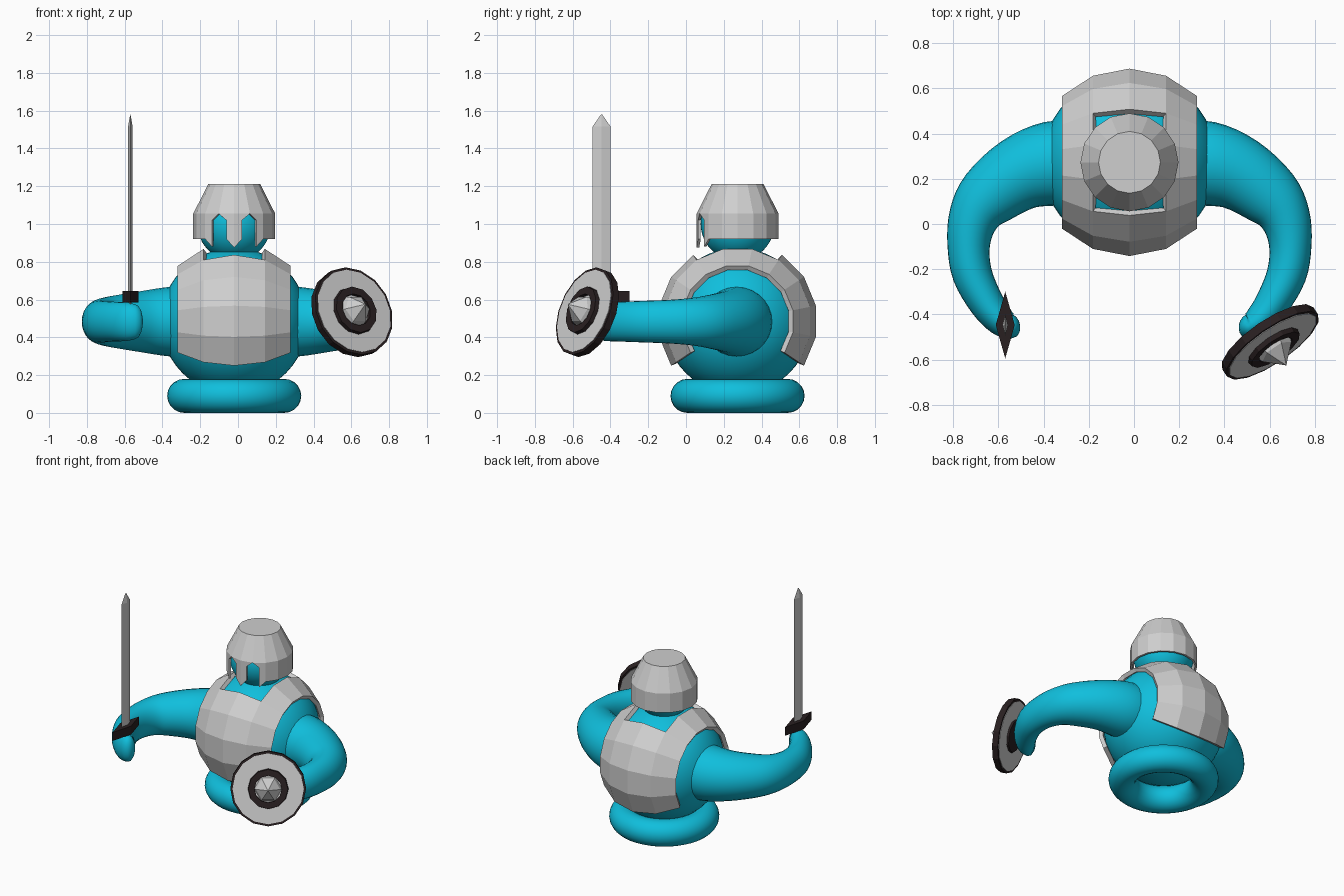
import bpy, bmesh, math
from mathutils import Vector, Matrix

if "Cube" in bpy.data.objects:
    bpy.data.objects.remove(bpy.data.objects["Cube"])

CX, CY = -0.02, 0.273          # body axis
BODY = Vector((CX, CY, 0.485))


def material(name, rgb):
    m = bpy.data.materials.new(name)
    m.diffuse_color = (*rgb, 1)
    m.use_nodes = True
    m.node_tree.nodes["Principled BSDF"].inputs["Base Color"].default_value = m.diffuse_color
    return m


CYAN = material("cyan skin", (0.005, 0.52, 0.72))
GREY = material("light steel", (0.62, 0.62, 0.62))
DARK = material("dark iron", (0.022, 0.014, 0.015))


def finish(name, bm, mat, smooth=False, shell=0):
    me = bpy.data.meshes.new(name)
    bm.to_mesh(me)
    bm.free()
    ob = bpy.data.objects.new(name, me)
    bpy.context.collection.objects.link(ob)
    me.materials.append(mat)
    if smooth:
        for p in me.polygons:
            p.use_smooth = True
    if shell:
        s = ob.modifiers.new("shell", 'SOLIDIFY')
        s.thickness = shell
        s.offset = -1
    return ob


def outward(bm, centre):
    """Turn every face of an open shell away from its centre."""
    bmesh.ops.remove_doubles(bm, verts=bm.verts, dist=1e-5)
    bm.normal_update()
    for f in bm.faces:
        if f.normal.dot(f.calc_center_median() - centre) < 0:
            f.normal_flip()


def skin(rings, closed=False, caps=True):
    """Bridge equal-length rings of points."""
    bm = bmesh.new()
    vs = [[bm.verts.new(p) for p in r] for r in rings]
    n = len(vs[0])
    pairs = list(zip(vs, vs[1:])) + ([(vs[-1], vs[0])] if closed else [])
    for a, b in pairs:
        for i in range(n):
            bm.faces.new((a[i], a[(i + 1) % n], b[(i + 1) % n], b[i]))
    if caps and not closed:
        bm.faces.new(vs[0])
        bm.faces.new(vs[-1])
    bmesh.ops.recalc_face_normals(bm, faces=bm.faces)
    return bm


def circle(r, z, n, phase=0.0):
    return [Vector((r * math.cos(math.tau * i / n + phase),
                    r * math.sin(math.tau * i / n + phase), z)) for i in range(n)]


def ball(name, centre, r):
    bm = bmesh.new()
    bmesh.ops.create_uvsphere(bm, u_segments=48, v_segments=24, radius=r,
                              matrix=Matrix.Translation(centre))
    return finish(name, bm, CYAN, True)


# Body, head and base ring
ball("body", BODY, 0.388)
ball("head", Vector((CX, CY, 1.0)), 0.195)
section = [(0.265 + 0.09 * math.cos(a), 0.09 + 0.09 * math.sin(a))
           for a in (math.tau * k / 20 for k in range(20))]
base = skin([circle(r, z, 48) for r, z in section], closed=True)
bmesh.ops.translate(base, verts=base.verts, vec=(CX, CY, 0))
finish("base_ring", base, CYAN, True)

# Armour: band of a faceted sphere with its poles on x, open at neck and bottom
STEP = math.radians(22.5)


def armour_point(i, j):
    a, t = (i - 1.5) * STEP, j * STEP
    return BODY + 0.423 * Vector((math.sin(t), -math.cos(t) * math.cos(a),
                                  math.cos(t) * math.sin(a)))


bm = bmesh.new()
for i in range(11):
    for j in range(-2, 2):
        if 4 <= i <= 6 and j in (-1, 0):
            continue                                    # neck opening
        bm.faces.new([bm.verts.new(armour_point(*c)) for c in
                      ((i, j), (i + 1, j), (i + 1, j + 1), (i, j + 1))])
outward(bm, BODY)
finish("body_armour", bm, GREY, shell=0.028)

# Helmet: sixteen-sided, two pointed eye slots beside a nose guard
HR, BROW, RIM, CROWN = 0.217, 1.055, 0.92, 1.212


def helmet_point(u, z, r=HR):
    k = math.floor(u)
    a, b = (Vector((math.sin(q * STEP), -math.cos(q * STEP), 0)) * r for q in (k, k + 1))
    p = a.lerp(b, u - k)
    return (CX + p.x, CY + p.y, z)


bm = bmesh.new()


def helmet_face(pts):
    bm.faces.new([bm.verts.new(helmet_point(*p)) for p in pts])


for s in (1, -1):
    helmet_face([(0, BROW), (0, 0.875), (s * 0.5, RIM), (s * 0.5, 1.02), (s, BROW)])
    helmet_face([(s, BROW), (s * 1.5, 1.02), (s * 1.5, 0.88), (s * 2, RIM), (s * 2, BROW)])
for k in range(16):
    if 2 <= k < 14:
        helmet_face([(k, RIM), (k + 1, RIM), (k + 1, BROW), (k, BROW)])
    helmet_face([(k, BROW), (k + 1, BROW), (k + 1, CROWN, 0.137), (k, CROWN, 0.137)])
helmet_face([(k, CROWN, 0.137) for k in range(16)])
outward(bm, Vector((CX, CY, 1.03)))
finish("helmet", bm, GREY, shell=0.014)

# Arms: tapered curved tubes (distance from axis, y, plan radius, height radius)
ARM = [(0.22, 0.27, 0.185, 0.185), (0.35, 0.266, 0.187, 0.183), (0.49, 0.22, 0.165, 0.162),
       (0.625, 0.12, 0.14, 0.14), (0.69, 0.025, 0.112, 0.125), (0.712, -0.095, 0.094, 0.115),
       (0.695, -0.225, 0.088, 0.11), (0.63, -0.355, 0.077, 0.105), (0.568, -0.43, 0.066, 0.102),
       (0.525, -0.452, 0.055, 0.092)]


def spline(pts, steps):
    out = []
    pts = [Vector(p) for p in pts]
    for k in range(len(pts) - 1):
        p0, p1, p2, p3 = (pts[min(max(k + d, 0), len(pts) - 1)] for d in (-1, 0, 1, 2))
        for q in range(steps):
            t = q / steps
            out.append(0.5 * (2 * p1 + (p2 - p0) * t + (2 * p0 - 5 * p1 + 4 * p2 - p3) * t * t
                              + (3 * p1 - p0 - 3 * p2 + p3) * t ** 3))
    return out + [pts[-1]]


for side, label in ((-1, "sword_arm"), (1, "shield_arm")):
    path = spline(ARM, 4)
    for a in (25, 50, 70, 82):                          # rounded fist end
        c, s = math.cos(math.radians(a)), math.sin(math.radians(a))
        end = Vector(ARM[-1])
        path.append(Vector((end.x - 0.04 * s, end.y + 0.008 * s, end.z * c, end.w * c)))
    rings = []
    for k, p in enumerate(path):
        a, b = path[max(k - 1, 0)], path[min(k + 1, len(path) - 1)]
        t = Vector((b.x - a.x, b.y - a.y)).normalized()
        rings.append([(CX + side * (p.x - t.y * p.z * math.cos(w)),
                       p.y + t.x * p.z * math.cos(w), 0.483 + p.w * math.sin(w))
                      for w in (math.tau * i / 28 for i in range(28))])
    finish(label, skin(rings), CYAN, True)

# Sword: diamond-section blade through a diamond guard
SX, SY = -0.57, -0.447


def diamond(w, d, z):
    return [(SX + w, SY, z), (SX, SY + d, z), (SX - w, SY, z), (SX, SY - d, z)]


finish("sword_blade", skin([diamond(0.001, 0.004, 0.567), diamond(0.012, 0.048, 0.6),
                            diamond(0.012, 0.048, 1.515), diamond(0.001, 0.003, 1.58)]), GREY)
finish("sword_guard", skin([diamond(0.042, 0.148, 0.585),
                            diamond(0.042, 0.148, 0.645)]), DARK)

# Shield: rimmed disc with plates, boss rings and a front spike
NORMAL = Vector((0.534, -0.78, 0.317)).normalized()
PLACE = Matrix.Translation((0.603, -0.522, 0.533)) @ NORMAL.to_track_quat('Z', 'Y').to_matrix().to_4x4()


def shield_part(name, profile, n, mat, closed=False):
    b = skin([circle(r, z, n) for r, z in profile], closed)
    b.transform(PLACE)
    finish(name, b, mat)


shield_part("shield_rim", [(0.244, -0.02), (0.244, 0.02)], 16, DARK)
for s, label in ((1, "front"), (-1, "back")):
    shield_part(f"shield_{label}_plate", [(0.23, s * 0.019), (0.23, s * 0.023)], 16, GREY)
shield_part("shield_front_boss", [(0.132, 0.02), (0.128, 0.045), (0.088, 0.045), (0.088, 0.02)],
            12, DARK, True)
shield_part("shield_back_boss", [(0.11, -0.02), (0.105, -0.035)], 12, DARK)
shield_part("shield_spike", [(0.09, 0.022), (0.078, 0.055), (0.001, 0.132)], 6, GREY)
